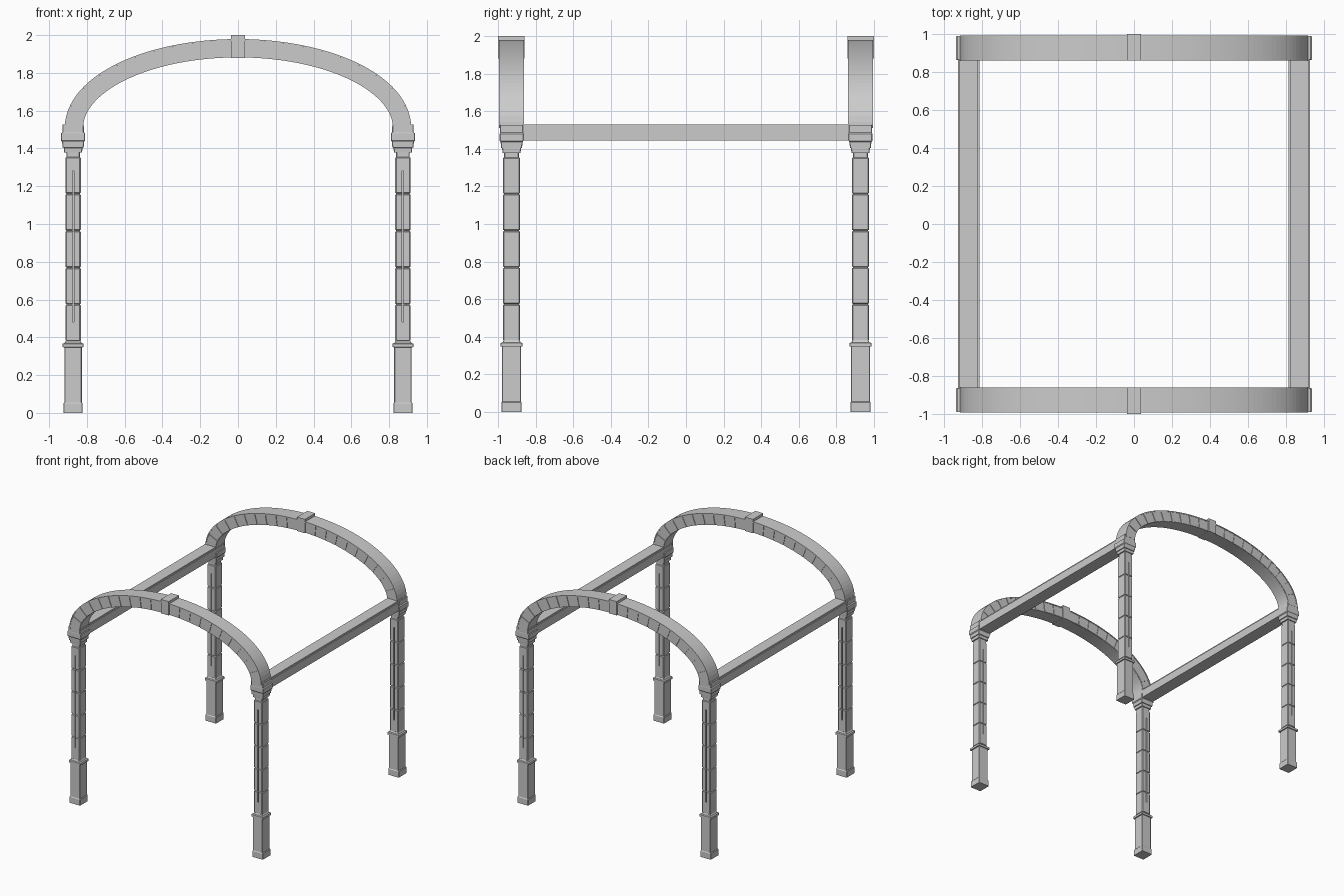
import bpy, bmesh, math
from mathutils import Vector

if "Cube" in bpy.data.objects:
    bpy.data.objects.remove(bpy.data.objects["Cube"])

CX, CY = 0.873, 0.928          # column centre (first quadrant, mirrored to all four)
ZC, A, B = 1.51, 0.868, 0.42   # arch spring height and mid-line half axes


def finish(bm, name, axes=(True, True, False)):
    bmesh.ops.recalc_face_normals(bm, faces=bm.faces)
    me = bpy.data.meshes.new(name)
    bm.to_mesh(me)
    bm.free()
    ob = bpy.data.objects.new(name, me)
    bpy.context.collection.objects.link(ob)
    if any(axes):
        m = ob.modifiers.new("mirror", 'MIRROR')
        m.use_axis = axes
        m.use_mirror_merge = False
    return ob


def loft(bm, rings, x=CX, y=CY):
    """Stack of chamfered rectangles: (z, half x, half y, chamfer)."""
    loops = []
    for z, hx, hy, c in rings:
        pts = [(hx, hy - c), (hx - c, hy), (c - hx, hy), (-hx, hy - c),
               (-hx, c - hy), (c - hx, -hy), (hx - c, -hy), (hx, c - hy)]
        loops.append([bm.verts.new((x + a, y + b, z)) for a, b in pts])
    for p, q in zip(loops, loops[1:]):
        for i in range(8):
            j = (i + 1) % 8
            bm.faces.new((p[i], p[j], q[j], q[i]))
    bm.faces.new(loops[0])
    bm.faces.new(loops[-1])


def box(bm, x0, x1, y0, y1, z0, z1):
    geo = bmesh.ops.create_cube(bm, size=1)
    for v in geo['verts']:
        v.co = Vector(((x0 + x1) / 2 + v.co.x * (x1 - x0),
                       (y0 + y1) / 2 + v.co.y * (y1 - y0),
                       (z0 + z1) / 2 + v.co.z * (z1 - z0)))


# Pedestal with plinth and moulded cap
bm = bmesh.new()
c = 0.003
loft(bm, [(0, .051, .054, c), (.05, .051, .054, c), (.056, .046, .050, c),
          (.347, .046, .050, c), (.348, .056, .058, c), (.366, .056, .058, c),
          (.37, .045, .048, c), (.385, .037, .041, c)])
finish(bm, "pedestal")

# Slot cutter for the front and back of each shaft
bm = bmesh.new()
for s in (-1, 1):
    y = CY + s * .047
    box(bm, CX - .004, CX + .004, y - .012, y + .012, .48, 1.28)
cutter = finish(bm, "slot_cutter", (False, False, False))
cutter.hide_render = True
cutter.hide_viewport = True
cutter.display_type = 'WIRE'

# Shaft of five bevelled blocks with recessed joints
bm = bmesh.new()
rings, step = [], .1955
for i in range(5):
    z0, z1 = .38 + i * step, .38 + (i + 1) * step
    rings += [(z0, .036, .040, .005), (z0 + .004, .041, .046, .006),
              (z1 - .008, .041, .046, .006), (z1 - .004, .036, .040, .005)]
rings.append((1.385, .036, .040, .005))
loft(bm, rings)
shaft = finish(bm, "column_shaft", (False, False, False))
cut = shaft.modifiers.new("slot", 'BOOLEAN')
cut.operation, cut.solver, cut.object = 'DIFFERENCE', 'EXACT', cutter
mir = shaft.modifiers.new("mirror", 'MIRROR')
mir.use_axis = (True, True, False)
mir.use_mirror_merge = False

# Stepped capital and impost
bm = bmesh.new()
loft(bm, [(1.378, .048, .048, c), (1.403, .049, .050, c), (1.405, .056, .056, c),
          (1.435, .058, .058, c), (1.442, .064, .063, c), (1.48, .064, .063, c),
          (1.486, .056, .062, c), (1.526, .056, .062, c)])
finish(bm, "capital")

# Side beams with raised top fillet
bm = bmesh.new()
box(bm, .815, .928, -.985, .985, 1.445, 1.515)
box(bm, .822, .921, -.98, .98, 1.515, 1.528)
finish(bm, "side_beam", (True, False, False))

# Arc-length table for the half arch, apex (u=0) to springing (u=1)
N = 400
ANG = [math.pi / 2 * i / N for i in range(N + 1)]
LEN = [0]
for t0, t1 in zip(ANG, ANG[1:]):
    LEN.append(LEN[-1] + math.hypot(A * (math.sin(t1) - math.sin(t0)),
                                    B * (math.cos(t1) - math.cos(t0))))


def arch_point(u, r):
    d = u * LEN[-1]
    i = next((k for k in range(1, N) if LEN[k] >= d), N)
    f = (d - LEN[i - 1]) / (LEN[i] - LEN[i - 1])
    t = ANG[i - 1] + f * (ANG[i] - ANG[i - 1])
    n = Vector((B * math.sin(t), A * math.cos(t))).normalized()
    return A * math.sin(t) + n.x * r, ZC + B * math.cos(t) + n.y * r


def strip(bm, u0, u1, n, r0, r1, h):
    """Curved bar between two normal offsets r0, r1 of the arch mid-line."""
    loops = []
    for i in range(n + 1):
        u = u0 + (u1 - u0) * i / n
        (xa, za), (xb, zb) = arch_point(u, r0), arch_point(u, r1)
        loops.append([bm.verts.new(p) for p in (
            (xa, CY - h, za), (xb, CY - h, zb), (xb, CY + h, zb), (xa, CY + h, za))])
    for p, q in zip(loops, loops[1:]):
        for k in range(4):
            j = (k + 1) % 4
            bm.faces.new((p[k], p[j], q[j], q[k]))
    bm.faces.new(loops[0])
    bm.faces.new(loops[-1])


# Arch core and outer rim
bm = bmesh.new()
strip(bm, 0, 1, 40, -.048, .045, .058)
finish(bm, "arch_core")
bm = bmesh.new()
strip(bm, 0, 1, 40, .040, .049, .066)
finish(bm, "arch_rim")

# Wedge stones with thin joints
bm = bmesh.new()
first, count, gap = .034, 10, .0025
w = (1 - first) / count
for i in range(count):
    strip(bm, first + i * w + gap, first + (i + 1) * w - gap, 4, -.047, .041, .063)
finish(bm, "arch_stones")

# Keystone
bm = bmesh.new()
box(bm, -.038, .038, .86, 1.0, 1.88, 2.0)
finish(bm, "keystone", (False, True, False))
